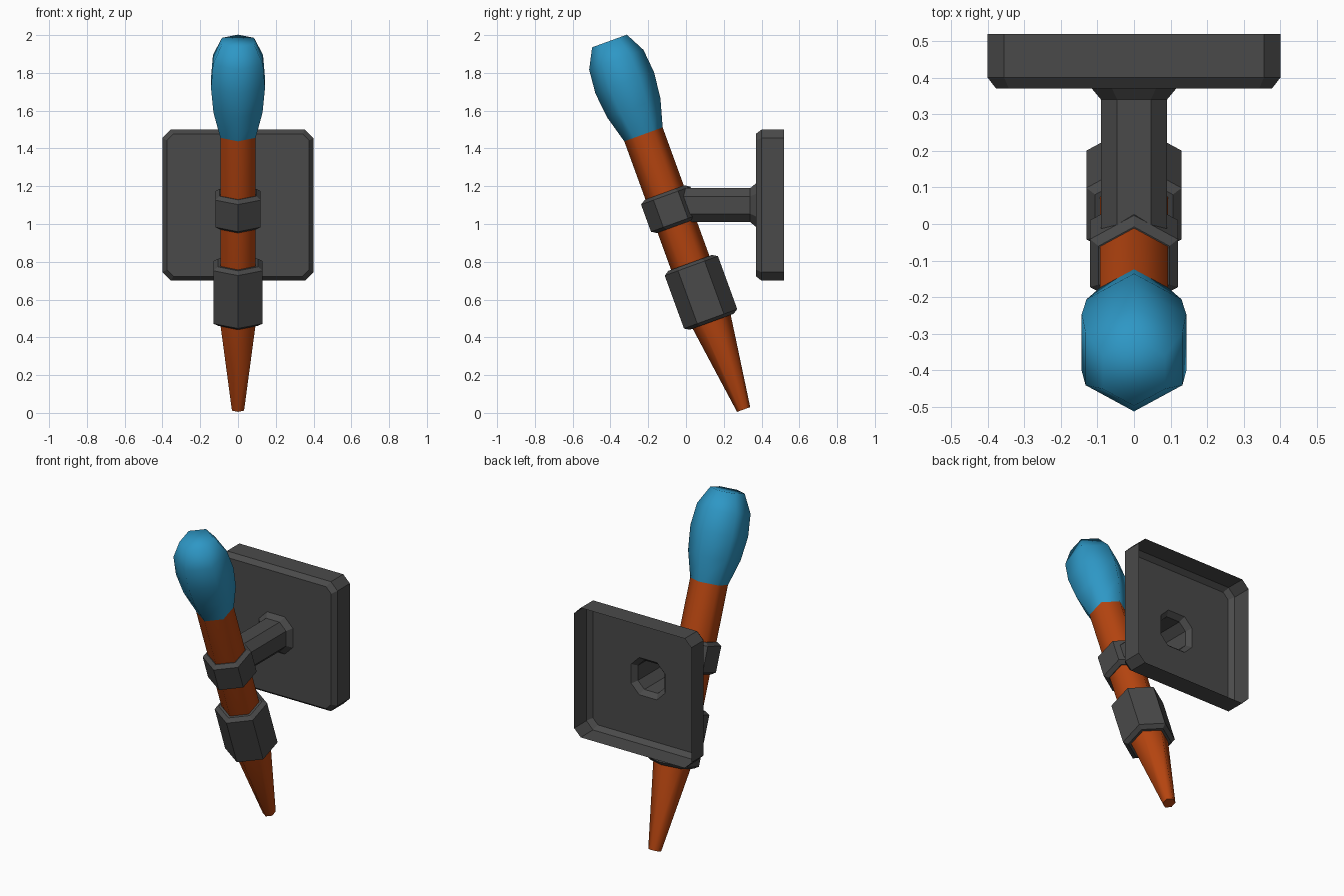
import bpy, bmesh, math
from mathutils import Vector

if "Cube" in bpy.data.objects:
    bpy.data.objects.remove(bpy.data.objects["Cube"])


def material(name, rgb):
    m = bpy.data.materials.new(name)
    m.diffuse_color = (*rgb, 1)
    m.use_nodes = True
    m.node_tree.nodes["Principled BSDF"].inputs["Base Color"].default_value = m.diffuse_color
    return m


IRON = material("dark_iron", (0.068, 0.068, 0.068))
WOOD = material("burnt_orange", (0.46, 0.058, 0.005))
FLAME = material("flame_blue", (0.027, 0.31, 0.56))

# Torch axis: leans 20 degrees away from the wall
TILT = math.radians(20)
BASE = Vector((0, 0.305, 0.018))
AXIS = Vector((0, -math.sin(TILT), math.cos(TILT)))
ACROSS = Vector((0, math.cos(TILT), math.sin(TILT)))
SIDE = Vector((1, 0, 0))


def hexagon(t, r):
    """Six-sided ring at distance t along the torch axis, corners front and back."""
    angles = [math.radians(30 + 60 * i) for i in range(6)]
    return [BASE + AXIS * t + SIDE * (r * math.cos(a)) + ACROSS * (r * math.sin(a)) for a in angles]


def octagon(y, h, c):
    """Square ring in the wall plane with cut corners, centred at z = 1.1."""
    k = h - c
    pts = [(h, -k), (h, k), (k, h), (-k, h), (-h, k), (-h, -k), (-k, -h), (k, -h)]
    return [Vector((x, y, 1.1 + z)) for x, z in pts]


def loft(name, rings, mat, cap_start=False, cap_end=False, smooth=False, smooth_cap=False):
    bm = bmesh.new()
    loops = [[bm.verts.new(p) for p in ring] for ring in rings]
    n = len(loops[0])
    for a, b in zip(loops, loops[1:]):
        for i in range(n):
            j = (i + 1) % n
            bm.faces.new((a[i], a[j], b[j], b[i])).smooth = smooth
    if cap_start:
        bm.faces.new(loops[0][::-1])
    if cap_end:
        bm.faces.new(loops[-1]).smooth = smooth_cap
    me = bpy.data.meshes.new(name)
    bm.to_mesh(me)
    bm.free()
    me.materials.append(mat)
    ob = bpy.data.objects.new(name, me)
    bpy.context.collection.objects.link(ob)
    return ob


# Tapered wooden handle
loft("handle", [hexagon(t, r) for t, r in [(0, 0.037), (0.5, 0.108), (1.55, 0.108)]],
     WOOD, cap_start=True, smooth=True)

# Rounded flame head
loft("flame", [hexagon(t, r) for t, r in
               [(1.55, 0.108), (1.70, 0.15), (1.84, 0.165), (1.97, 0.153), (2.076, 0.098)]],
     FLAME, cap_end=True, smooth=True, smooth_cap=True)


# Bevelled iron collars around the handle
def collar(name, t0, t1, r):
    b = 0.017
    loft(name, [hexagon(t, q) for t, q in
                [(t0, 0.104), (t0, r - 0.027), (t0 + b, r), (t1 - b, r), (t1, r - 0.027), (t1, 0.104)]],
         IRON)


collar("lower_collar", 0.494, 0.826, 0.15)
collar("upper_collar", 1.035, 1.222, 0.139)

# Wall plate and bracket arm: one hollow shell, open at the back
loft("wall_bracket", [octagon(y, h, c) for y, h, c in
                      [(0.52, 0.4, 0.045), (0.4, 0.4, 0.045), (0.37, 0.377, 0.035),
                       (0.37, 0.115, 0.055), (0.34, 0.09, 0.044), (-0.02, 0.09, 0.044)]],
     IRON, cap_end=True)
